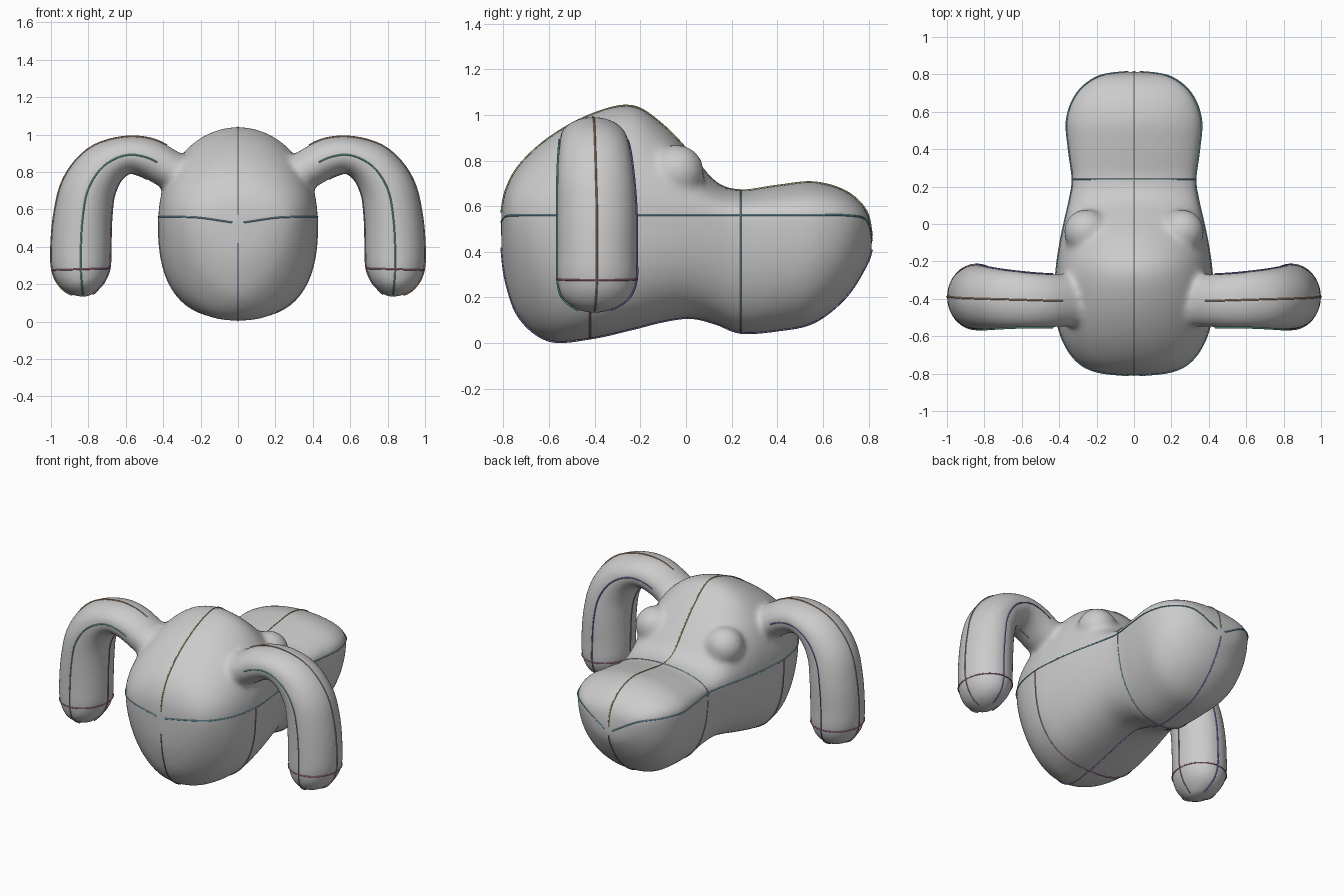
import bpy, bmesh, math
from mathutils import Vector

if "Cube" in bpy.data.objects:
    bpy.data.objects.remove(bpy.data.objects["Cube"])


def spline(rows, steps):
    """Catmull-Rom interpolation through rows of numbers."""
    out = []
    for i in range(len(rows) - 1):
        a, b = rows[max(i - 1, 0)], rows[i]
        c, d = rows[i + 1], rows[min(i + 2, len(rows) - 1)]
        for k in range(steps):
            t = k / steps
            out.append([0.5 * (2 * q + (r - p) * t + (2 * p - 5 * q + 4 * r - s) * t * t
                               + (3 * q - p - 3 * r + s) * t ** 3)
                        for p, q, r, s in zip(a, b, c, d)])
    out.append(list(rows[-1]))
    return out


def loft(name, rings):
    bm = bmesh.new()
    vs = [[bm.verts.new(p) for p in ring] for ring in rings]
    n = len(vs[0])
    for a, b in zip(vs, vs[1:]):
        for i in range(n):
            j = (i + 1) % n
            bm.faces.new((a[i], a[j], b[j], b[i]))
    bm.faces.new(vs[0])
    bm.faces.new(vs[-1])
    bmesh.ops.recalc_face_normals(bm, faces=bm.faces)
    me = bpy.data.meshes.new(name)
    bm.to_mesh(me)
    bm.free()
    ob = bpy.data.objects.new(name, me)
    bpy.context.collection.objects.link(ob)
    return ob


def seam(name, pts, color, closed=False):
    cu = bpy.data.curves.new(name, 'CURVE')
    cu.dimensions = '3D'
    cu.bevel_depth = 0.004
    cu.bevel_resolution = 0
    sp = cu.splines.new('POLY')
    sp.points.add(len(pts) - 1)
    for p, co in zip(sp.points, pts):
        p.co = (*co, 1)
    sp.use_cyclic_u = closed
    mat = bpy.data.materials.new(name)
    mat.diffuse_color = (*color, 1)
    mat.use_nodes = True
    mat.node_tree.nodes["Principled BSDF"].inputs["Base Color"].default_value = mat.diffuse_color
    cu.materials.append(mat)
    bpy.context.collection.objects.link(bpy.data.objects.new(name, cu))


# Body stations: y, top z, widest z, bottom z, half width, squareness of the underside
BODY = [(-.81, .57, .53, .42, .03, 1.6), (-.79, .67, .555, .27, .20, 1.6),
        (-.73, .78, .56, .11, .31, 1.75), (-.60, .90, .56, .01, .39, 2.2),
        (-.42, 1.0, .56, .02, .425, 2.7), (-.24, 1.04, .56, .06, .415, 2.7),
        (-.10, .955, .56, .095, .395, 2.6), (.02, .83, .56, .11, .37, 2.5),
        (.13, .705, .56, .085, .345, 2.4), (.24, .67, .56, .045, .33, 2.3),
        (.40, .69, .56, .055, .35, 2.3), (.56, .705, .56, .09, .36, 2.3),
        (.70, .665, .56, .20, .305, 2.2), (.79, .58, .54, .34, .19, 2.0),
        (.815, .47, .45, .41, .03, 2.0)]
SEG = 64


def body_ring(r, n=SEG):
    y, top, mid, low, w, sq = r
    pts = []
    for i in range(n):
        a = 2 * math.pi * i / n
        c, s = math.cos(a), math.sin(a)
        h = top - mid if s > 0 else mid - low
        e = 1 if s > 0 else 2 / sq
        pts.append((w * math.copysign(abs(c) ** e, c), y, mid + h * math.copysign(abs(s) ** e, s)))
    return pts


stations = spline(BODY, 6)
body = loft("body", [body_ring(r) for r in stations])

# Drooping side arms: x, z, half thickness, y centre, half depth
ARM = [(.24, .76, .09, -.41, .13), (.36, .81, .105, -.41, .14), (.48, .875, .105, -.41, .145),
       (.60, .89, .10, -.405, .15), (.72, .83, .125, -.40, .16), (.80, .71, .145, -.395, .17),
       (.83, .56, .155, -.39, .175), (.84, .40, .16, -.39, .175), (.84, .28, .155, -.39, .175),
       (.835, .20, .12, -.395, .15), (.83, .15, .065, -.40, .085), (.83, .13, .015, -.40, .02)]
path = spline(ARM, 5)


def arm_rings(side, n=32):
    rings = []
    for k, (x, z, t, yc, d) in enumerate(path):
        p, q = path[max(k - 1, 0)], path[min(k + 1, len(path) - 1)]
        tan = Vector((q[0] - p[0], q[1] - p[1])).normalized()
        nx, nz = -tan.y, tan.x
        ring = []
        for i in range(n):
            a = 2 * math.pi * i / n
            u, v = t * math.cos(a), d * math.sin(a)
            ring.append((side * (x + nx * u), yc + v, z + nz * u))
        rings.append(ring)
    return rings


parts = [body]
for s in (1, -1):
    parts.append(loft("arm", arm_rings(s)))
    # Rounded bump above the root of the snout
    bpy.ops.mesh.primitive_uv_sphere_add(segments=32, ring_count=16, radius=.12,
                                         location=(s * .255, -.04, .75))
    parts.append(bpy.context.object)

# Fuse into one skin and soften the joints
bpy.ops.object.select_all(action='DESELECT')
for ob in parts:
    ob.select_set(True)
bpy.context.view_layer.objects.active = body
bpy.ops.object.join()
rm = body.modifiers.new("fuse", 'REMESH')
rm.mode = 'VOXEL'
rm.voxel_size = .016
rm.use_smooth_shade = True
sm = body.modifiers.new("soften", 'SMOOTH')
sm.factor = .5
sm.iterations = 14

# Thin coloured seams on the body
seam("top_seam", [(0, r[0], r[1]) for r in stations], (.4, .55, .2))
seam("bottom_seam", [(0, r[0], r[3]) for r in stations], (.3, .25, .6))
seam("snout_seam", body_ring(stations[9 * 6]), (.25, .5, .6), True)
head = body_ring(stations[4 * 6])
seam("head_seam", head[SEG // 2:] + head[:1], (.55, .25, .5))
for s, side in ((1, "right"), (-1, "left")):
    seam(side + "_side_seam", [(s * r[4], r[0], r[2]) for r in stations], (.2, .5, .65))
    rings = arm_rings(s)[8:-4]
    for i, (nm, col) in enumerate((("outer", (.6, .35, .2)), ("back", (.25, .2, .65)),
                                   ("inner", (.5, .2, .5)), ("front", (.2, .6, .45)))):
        seam(side + "_arm_" + nm + "_seam", [r[i * 8] for r in rings], col)
    seam(side + "_cuff_seam", arm_rings(s)[40], (.6, .2, .4), True)
